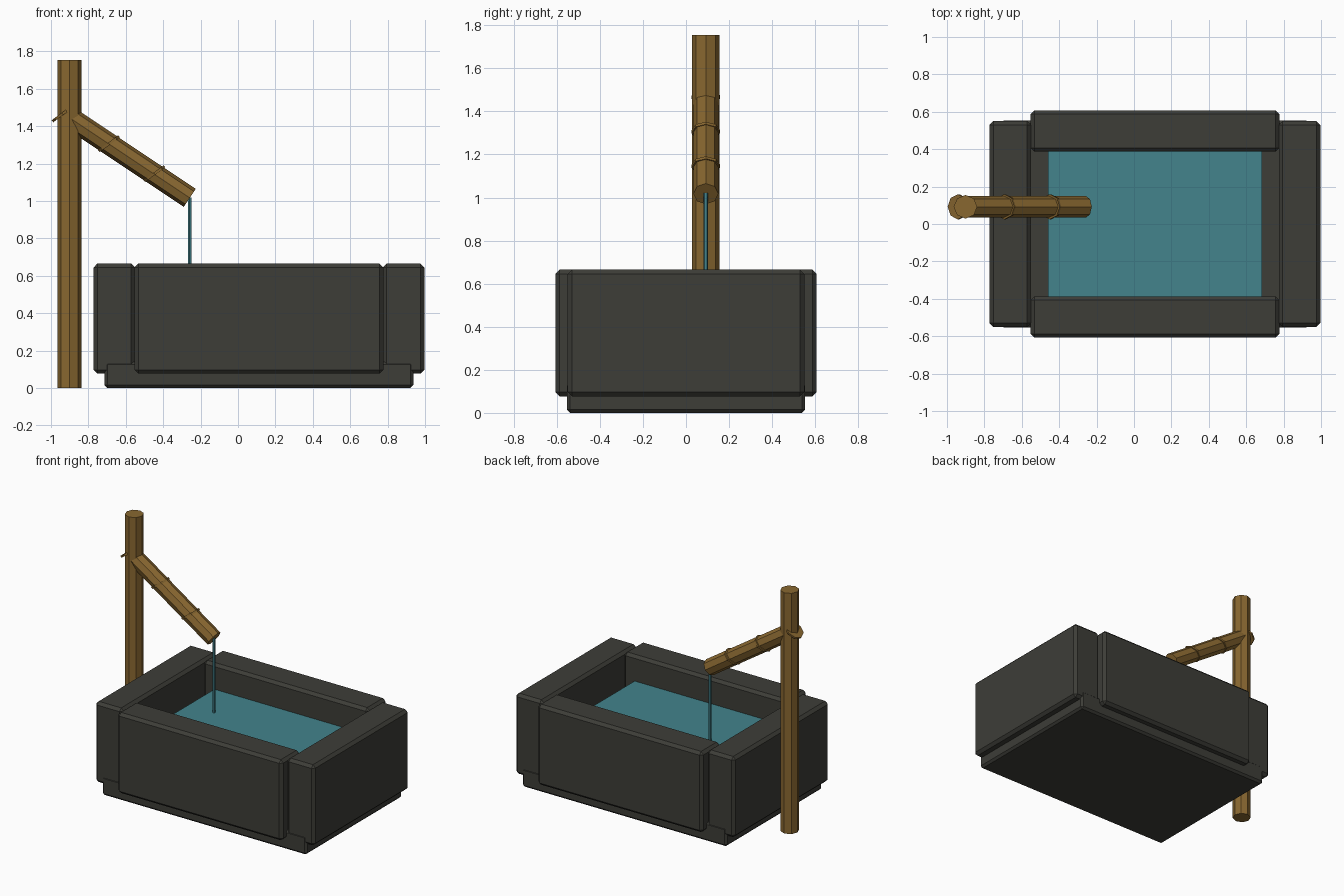
import bpy, math
from mathutils import Vector

if "Cube" in bpy.data.objects:
    bpy.data.objects.remove(bpy.data.objects["Cube"])


def material(name, rgb):
    m = bpy.data.materials.new(name)
    m.diffuse_color = (*rgb, 1)
    m.use_nodes = True
    m.node_tree.nodes["Principled BSDF"].inputs["Base Color"].default_value = m.diffuse_color
    return m


STONE = material("dark stone", (0.047, 0.047, 0.039))
BAMBOO = material("bamboo brown", (0.25, 0.137, 0.03))
WATER = material("teal water", (0.056, 0.23, 0.262))


def box(name, lo, hi, mat, bevel=0.0):
    lo, hi = Vector(lo), Vector(hi)
    bpy.ops.mesh.primitive_cube_add(size=1, location=(lo + hi) / 2)
    ob = bpy.context.object
    ob.name = name
    ob.scale = hi - lo
    bpy.ops.object.transform_apply(location=False, rotation=False, scale=True)
    ob.data.materials.append(mat)
    if bevel:
        b = ob.modifiers.new("chamfer", "BEVEL")
        b.width = bevel
        b.segments = 1
    return ob


def rod(name, a, b, radius, mat, sides=8):
    a, b = Vector(a), Vector(b)
    d = b - a
    # the tilt is always about y, so the facets stay aligned with the y axis
    bpy.ops.mesh.primitive_cylinder_add(
        vertices=sides, radius=radius, depth=d.length, location=(a + b) / 2,
        rotation=(0, math.atan2(d.x, d.z), 0))
    ob = bpy.context.object
    ob.name = name
    ob.data.materials.append(mat)
    return ob


# stone basin: base slab and four chamfered walls
CX = 0.112
box("basin_base", (CX - 0.825, -0.553, 0), (CX + 0.825, 0.553, 0.14), STONE, 0.015)
for side, s in (("front", -1), ("back", 1)):
    y0, y1 = sorted((s * 0.387, s * 0.607))
    box(side + "_wall", (CX - 0.665, y0, 0.077), (CX + 0.665, y1, 0.665), STONE, 0.02)
for side, s in (("left", -1), ("right", 1)):
    x0, x1 = sorted((CX + s * 0.663, CX + s * 0.884))
    box(side + "_wall", (x0, -0.55, 0.077), (x1, 0.55, 0.665), STONE, 0.02)

# water surface and falling stream
box("water_surface", (CX - 0.573, -0.40, 0.47), (CX + 0.573, 0.40, 0.48), WATER)
Y = 0.092
END = Vector((-0.258, Y, 1.017))
rod("water_stream", (END.x, Y, 0.47), (END.x, Y, 1.02), 0.011, WATER, 6)

# bamboo post
rod("bamboo_post", (-0.901, Y, 0), (-0.901, Y, 1.755), 0.063, BAMBOO)

# sloping bamboo spout
axis = Vector((0.832, 0, -0.555))
rod("bamboo_spout", END - axis * 0.775, END, 0.058, BAMBOO)

# tilted node rings on the spout
normal = Vector((-0.59, 0, 0.807))
for i, (x, z) in enumerate(((-0.938, 1.466), (-0.69, 1.306), (-0.447, 1.146))):
    c = Vector((x, Y, z))
    rod(f"spout_node_{i + 1}", c - normal * 0.007, c + normal * 0.007, 0.067, BAMBOO)
